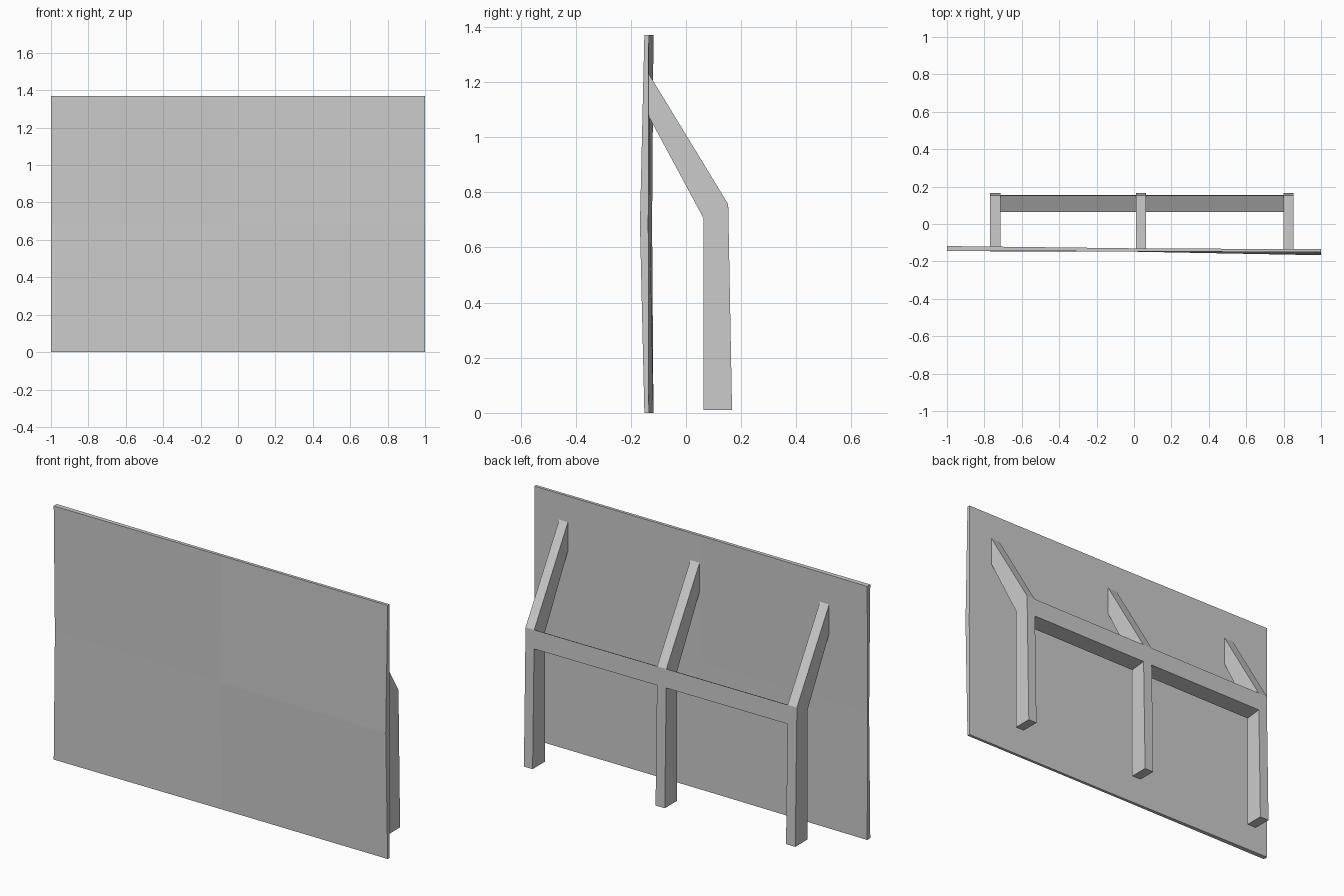
import bpy
import bmesh

if "Cube" in bpy.data.objects:
    bpy.data.objects.remove(bpy.data.objects["Cube"], do_unlink=True)

grey = bpy.data.materials.new("light grey")
grey.use_nodes = True
colour = (0.6, 0.6, 0.6, 1)
grey.diffuse_color = colour
grey.node_tree.nodes["Principled BSDF"].inputs["Base Color"].default_value = colour


def finish(name, bm):
    bmesh.ops.recalc_face_normals(bm, faces=bm.faces)
    mesh = bpy.data.meshes.new(name)
    bm.to_mesh(mesh)
    bm.free()
    mesh.materials.append(grey)
    obj = bpy.data.objects.new(name, mesh)
    bpy.context.collection.objects.link(obj)
    return obj


def extrude_x(name, sections, x0, x1):
    """Extrude joined (y, z) side polygons from x0 to x1."""
    bm = bmesh.new()
    for outline in sections:
        face = bm.faces.new([bm.verts.new((x0, y, z)) for y, z in outline])
        result = bmesh.ops.extrude_face_region(bm, geom=[face], use_keep_orig=True)
        for v in result["geom"]:
            if isinstance(v, bmesh.types.BMVert):
                v.co.x = x1
    return finish(name, bm)


# Board: a thin, slightly warped sheet, two cells wide and two high
HEIGHT = 1.37
front_edge = (-0.145, -0.146, -0.151)
front_middle = (-0.135, -0.148, -0.167)
back_edge = (-0.118, -0.13, -0.135)
back_middle = (-0.123, -0.131, -0.137)

bm = bmesh.new()
sheets = []
for edge, middle in ((front_edge, front_middle), (back_edge, back_middle)):
    sheets.append([[bm.verts.new((i - 1, row[i], j * HEIGHT / 2)) for i in range(3)]
                   for j, row in enumerate((edge, middle, edge))])
for s in sheets:
    for j in range(2):
        for i in range(2):
            bm.faces.new((s[j][i], s[j][i + 1], s[j + 1][i + 1], s[j + 1][i]))


def rim(s):
    return s[0] + [s[1][2]] + s[2][::-1] + [s[1][0]]


a, b = rim(sheets[0]), rim(sheets[1])
for k in range(8):
    n = (k + 1) % 8
    bm.faces.new((a[k], a[n], b[n], b[k]))
finish("board", bm)

# Three supports: upright leg bending into a brace that meets the board
leg_outline = [(0.063, 0.01), (0.167, 0.01), (0.153, 0.757),
               (-0.135, 1.23), (-0.135, 1.075), (0.063, 0.707)]
supports = {"right": (-0.77, -0.715), "middle": (0.01, 0.065), "left": (0.8, 0.852)}
for side, (x0, x1) in supports.items():
    extrude_x(side + "_support", [leg_outline], x0, x1)

# Cross rails between neighbouring supports, sloped on top
rail_outline = [(0.063, 0.645), (0.155, 0.655), (0.153, 0.757), (0.063, 0.707)]
extrude_x("right_rail", [rail_outline], supports["right"][1], supports["middle"][0])
extrude_x("left_rail", [rail_outline], supports["middle"][1], supports["left"][0])
